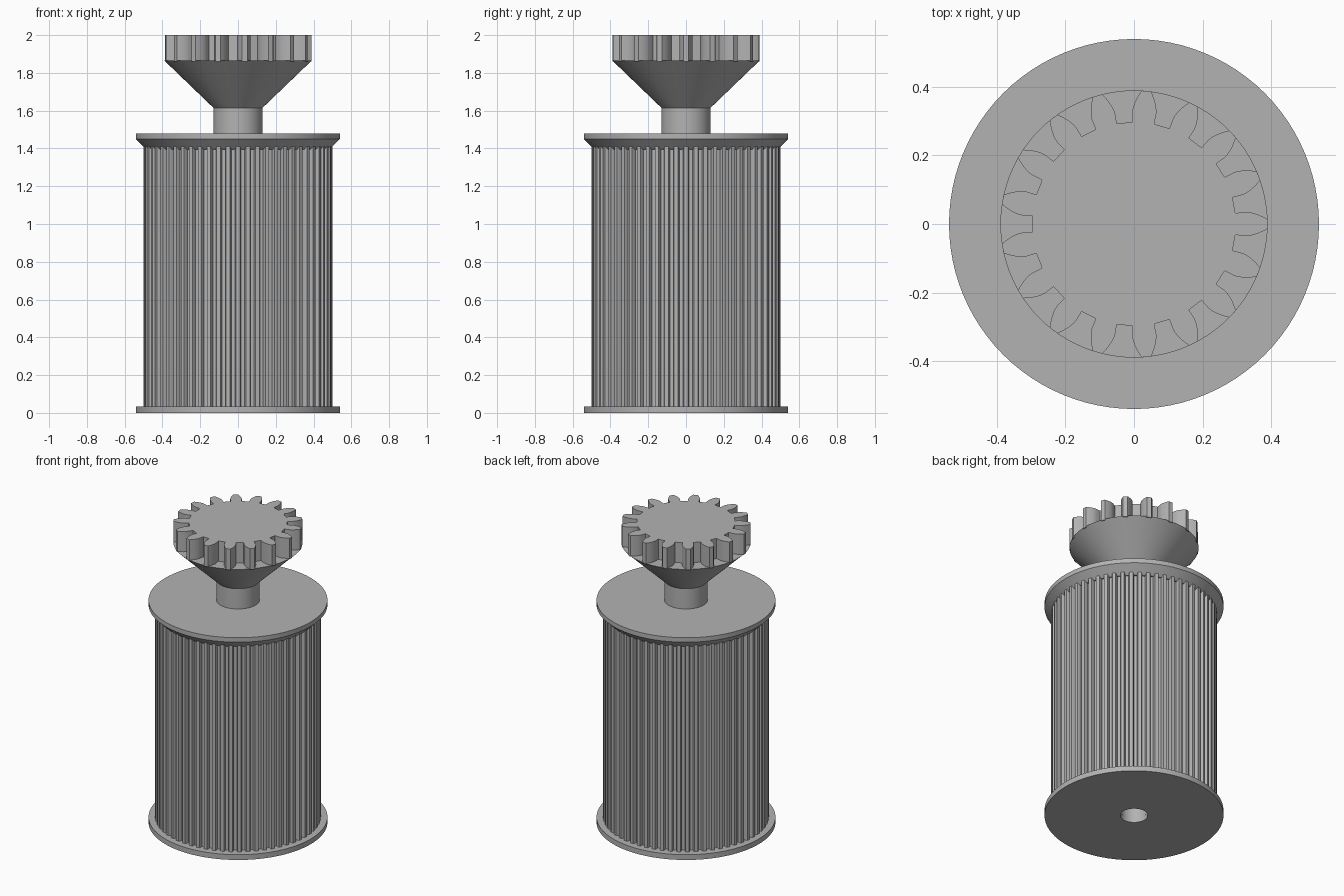
import bpy, bmesh, math
from math import sin, cos, tan, pi, acos, radians

if "Cube" in bpy.data.objects:
    bpy.data.objects.remove(bpy.data.objects["Cube"])

grey = bpy.data.materials.new("plain grey")
grey.use_nodes = True
grey.diffuse_color = (0.45, 0.45, 0.45, 1)
grey.node_tree.nodes["Principled BSDF"].inputs["Base Color"].default_value = grey.diffuse_color


def finish(name, bm):
    bmesh.ops.recalc_face_normals(bm, faces=bm.faces)
    mesh = bpy.data.meshes.new(name)
    bm.to_mesh(mesh)
    bm.free()
    mesh.materials.append(grey)
    obj = bpy.data.objects.new(name, mesh)
    bpy.context.collection.objects.link(obj)
    bpy.ops.object.select_all(action="DESELECT")
    obj.select_set(True)
    bpy.context.view_layer.objects.active = obj
    bpy.ops.object.shade_smooth_by_angle(angle=radians(20))
    return obj


def lathe(name, profile, steps=96):
    """Revolve a closed (radius, height) outline around z."""
    bm = bmesh.new()
    verts = [bm.verts.new((r, 0, z)) for r, z in profile]
    edges = [bm.edges.new(pair) for pair in zip(verts, verts[1:] + verts[:1])]
    bmesh.ops.spin(bm, geom=verts + edges, cent=(0, 0, 0), axis=(0, 0, 1),
                   angle=2 * pi, steps=steps)
    bmesh.ops.remove_doubles(bm, verts=bm.verts, dist=1e-5)
    return finish(name, bm)


def toothed(name, tooth, count, z0, z1):
    """Extrude an outline made of one repeated tooth of (radius, angle) points."""
    bm = bmesh.new()
    points = [(r, a + 2 * pi * i / count) for i in range(count) for r, a in tooth]
    face = bm.faces.new([bm.verts.new((r * cos(a), r * sin(a), z0)) for r, a in points])
    top = bmesh.ops.extrude_face_region(bm, geom=[face])["geom"]
    bmesh.ops.translate(bm, vec=(0, 0, z1 - z0),
                        verts=[v for v in top if isinstance(v, bmesh.types.BMVert)])
    return finish(name, bm)


def mirrored(half):
    return [(r, -a) for r, a in half] + [(r, a) for r, a in reversed(half)]


# Pulley flanges, with a blind bore running up the middle
BORE = 0.083
lathe("bottom_flange", [(BORE, 0), (0.54, 0), (0.54, 0.035), (BORE, 0.035)])
lathe("top_flange", [(0, 1.395), (0.485, 1.395), (0.54, 1.45), (0.54, 1.48), (0, 1.48)])

# Ribbed belt drum
RIBS = 60
step = 2 * pi / RIBS
rib = mirrored([(0.475, 0.31 * step), (0.49, 0.28 * step), (0.5, 0.2 * step)])
drum = toothed("ribbed_drum", rib, RIBS, 0.03, 1.41)
bpy.ops.mesh.primitive_cylinder_add(vertices=64, radius=BORE, depth=2.6)
cutter = bpy.context.object
cutter.name = "bore_cutter"
cutter.hide_render = True
cutter.hide_set(True)
cut = drum.modifiers.new("bore", "BOOLEAN")
cut.object = cutter
cut.solver = "EXACT"

# Neck and the cone that carries the gear
lathe("neck_and_cone", [(0, 1.47), (0.13, 1.47), (0.13, 1.615), (0.39, 1.865), (0, 1.865)])

# Spur gear with involute flanks
TEETH, TIP = 17, 0.39
module = 2 * TIP / (TEETH + 2)
pitch_r = module * TEETH / 2
base_r = pitch_r * cos(radians(20))
root_r = pitch_r - 1.25 * module


def half_width(r):
    p = acos(min(1, base_r / r))
    a = radians(20)
    return pi / (2 * TEETH) + (tan(a) - a) - (tan(p) - p)


flank = [base_r + (TIP - base_r) * i / 6 for i in range(7)]
gear_half = [(root_r, half_width(base_r))] + [(r, half_width(r)) for r in flank]
toothed("spur_gear", mirrored(gear_half), TEETH, 1.86, 2.0)
